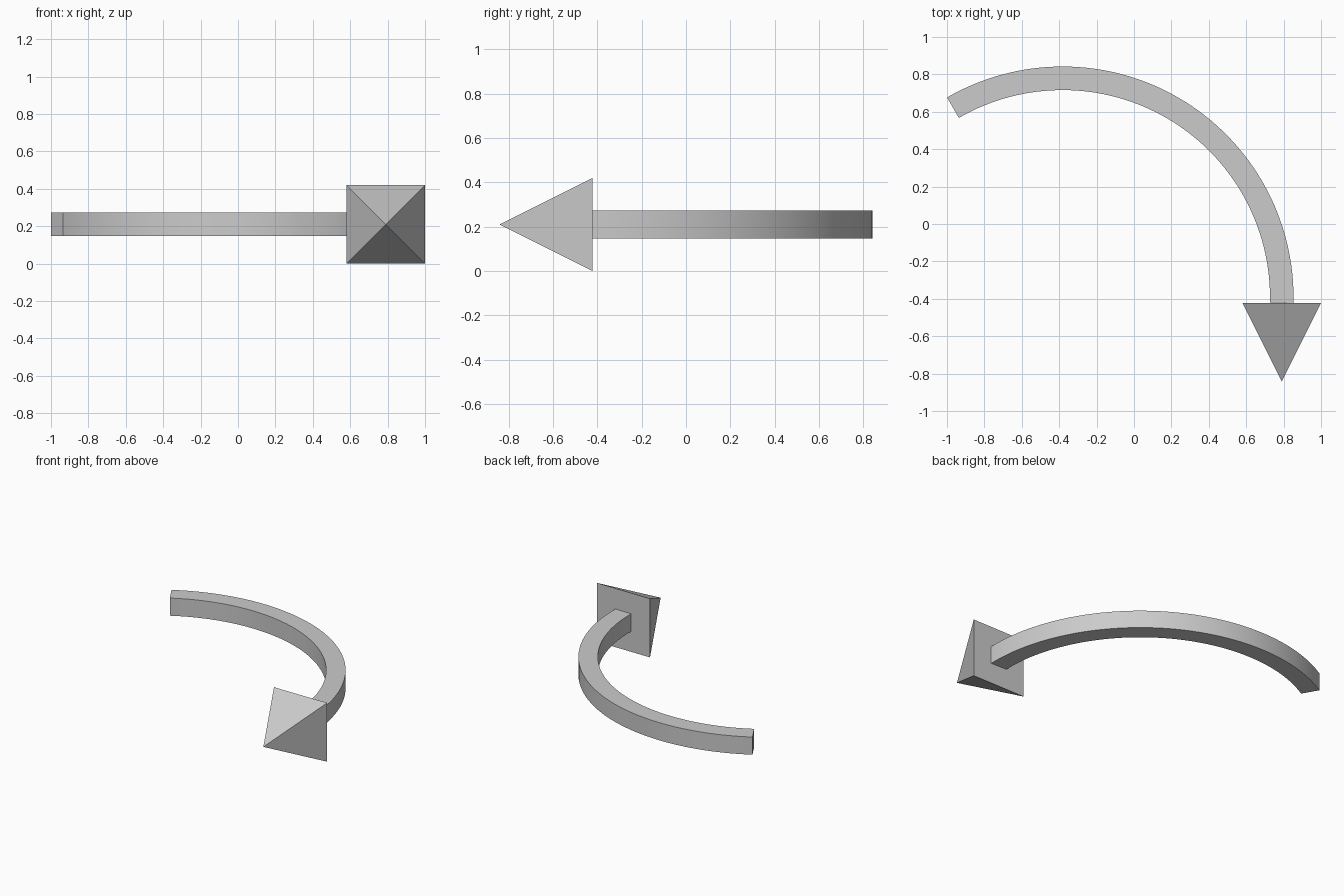
import bpy, bmesh, math
from mathutils import Matrix, Vector

if "Cube" in bpy.data.objects:
    bpy.data.objects.remove(bpy.data.objects["Cube"])

MID_Z = 0.21               # height of the arrow's centre line
CX, CY = -0.382, -0.393    # centre of the curve
R_OUT, THICK = 1.235, 0.126
HEAD_Y, HEAD_SIZE, HEAD_LEN = -0.422, 0.42, 0.42
SEGMENTS = 64


def make_object(name, bm):
    bmesh.ops.recalc_face_normals(bm, faces=bm.faces)
    mesh = bpy.data.meshes.new(name)
    bm.to_mesh(mesh)
    bm.free()
    obj = bpy.data.objects.new(name, mesh)
    bpy.context.collection.objects.link(obj)
    return obj


# Curved shaft: square section swept from the arrowhead base round to 120 degrees
bm = bmesh.new()
half = THICK / 2
start, end = math.asin((HEAD_Y - CY) / R_OUT), math.radians(120)
rings = []
for i in range(SEGMENTS + 1):
    a = start + (end - start) * i / SEGMENTS
    rings.append([
        bm.verts.new((CX + r * math.cos(a), CY + r * math.sin(a), MID_Z + z))
        for r, z in ((R_OUT - THICK, -half), (R_OUT, -half),
                     (R_OUT, half), (R_OUT - THICK, half))])
for a, b in zip(rings, rings[1:]):
    for k in range(4):
        n = (k + 1) % 4
        bm.faces.new((a[k], a[n], b[n], b[k]))
bm.faces.new(rings[0])
bm.faces.new(rings[-1])
shaft = make_object("curved_shaft", bm)
bpy.context.view_layer.objects.active = shaft
shaft.select_set(True)
bpy.ops.object.shade_smooth_by_angle(angle=math.radians(30))
shaft.select_set(False)

# Arrowhead: square pyramid pointing to the front
bm = bmesh.new()
h = HEAD_SIZE / 2
hx = CX + R_OUT - half
base = [bm.verts.new((hx + sx * h, HEAD_Y, MID_Z + sz * h))
        for sx, sz in ((-1, -1), (1, -1), (1, 1), (-1, 1))]
tip = bm.verts.new((hx, HEAD_Y - HEAD_LEN, MID_Z))
bm.faces.new(base)
for k in range(4):
    bm.faces.new((base[k], base[(k + 1) % 4], tip))
make_object("arrowhead", bm)
